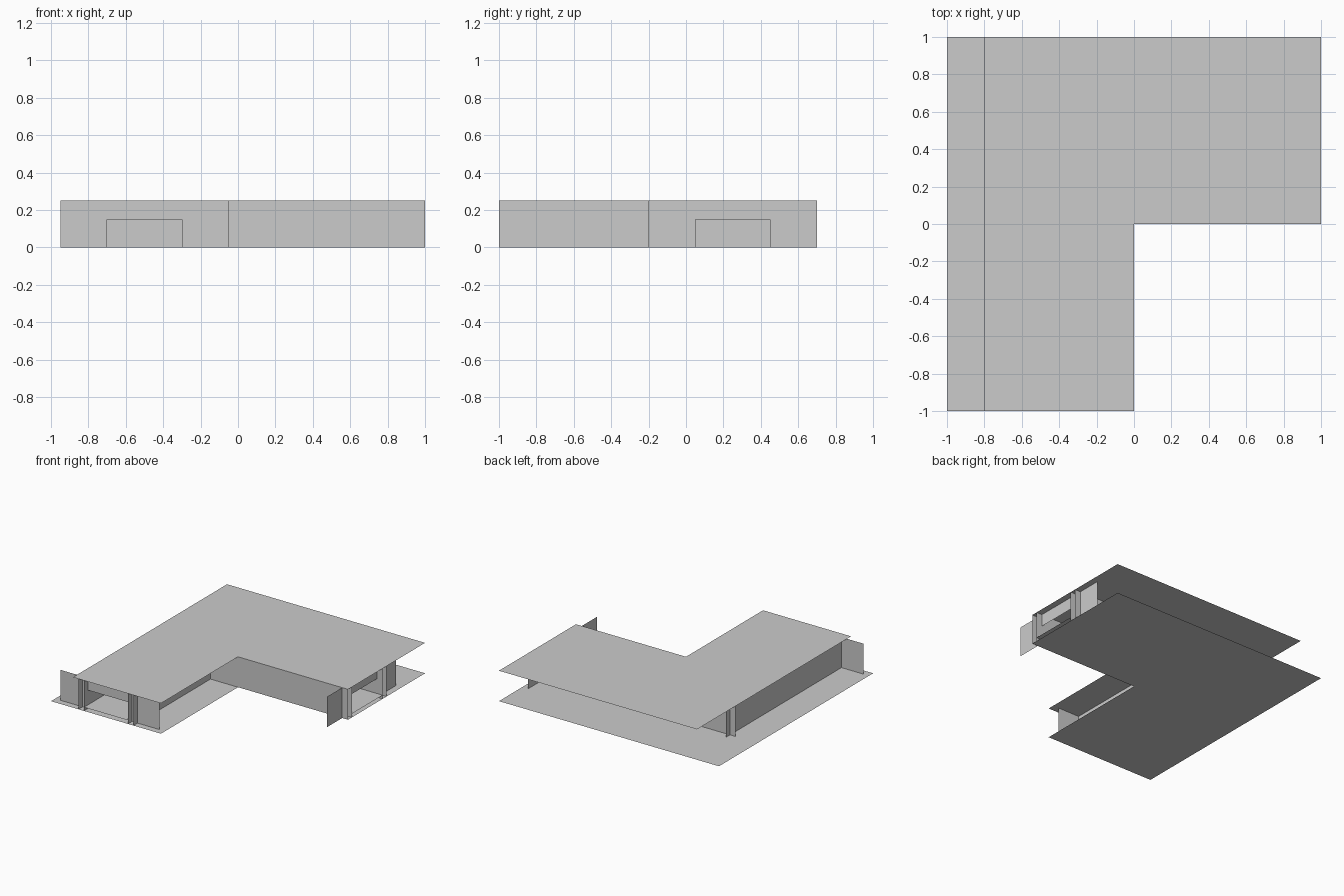
import bpy

if "Cube" in bpy.data.objects:
    bpy.data.objects.remove(bpy.data.objects["Cube"])

H = 0.25          # wall height
OVER = 0.05       # how far the outer walls cross past their corner


def mesh_object(name, verts, faces):
    mesh = bpy.data.meshes.new(name)
    mesh.from_pydata(verts, [], faces)
    mesh.update()
    obj = bpy.data.objects.new(name, mesh)
    bpy.context.collection.objects.link(obj)
    return obj


def flat_slab(name, outline, z):
    """Single flat sheet with the given outline."""
    return mesh_object(name, [(x, y, z) for x, y in outline],
                       [tuple(range(len(outline)))])


def corner_outline(left, back, right, front, inner_x, inner_y):
    return [(left, front), (inner_x, front), (inner_x, inner_y),
            (right, inner_y), (right, back), (left, back)]


def wall(name, a, b):
    """Thin upright sheet between two ground points."""
    verts = [(*a, 0), (*b, 0), (*b, H), (*a, H)]
    return mesh_object(name, verts, [(0, 1, 2, 3)])


def gate(name, place, start, end, hole_start, hole_end, hole_top):
    """Upright end panel with a doorway; place maps distance to x, y."""
    profile = [(start, 0), (hole_start, 0), (hole_start, hole_top),
               (hole_end, hole_top), (hole_end, 0), (end, 0),
               (end, H), (start, H)]
    return mesh_object(name, [(*place(d), z) for d, z in profile],
                       [tuple(range(len(profile)))])


# Floor and roof sheets
flat_slab("floor", corner_outline(-1, 1, 1, -1, 0, 0), 0)
flat_slab("roof", corner_outline(-0.8, 1, 1, -1, 0, 0), H)

# Raised corridor floor
flat_slab("corridor_floor", corner_outline(-0.7, 0.45, 1, -1, -0.3, 0.05), 0.03)

# Double-skinned corridor walls turning the corner: x of one leg, y of the other
for label, x, y, over in (("outer_skin", -0.75, 0.50, OVER),
                          ("outer_lining", -0.70, 0.45, 0),
                          ("inner_lining", -0.30, 0.05, 0),
                          ("inner_skin", -0.25, 0.00, 0)):
    wall(label + "_front_leg", (x, -1), (x, y + over))
    wall(label + "_right_leg", (x - over, y), (1, y))

# End panels with doorways
gate("front_gate", lambda d: (d, -0.947), -0.95, -0.05, -0.7, -0.3, 0.15)
gate("right_gate", lambda d: (0.947, d), -0.2, 0.7, 0.05, 0.45, 0.15)
